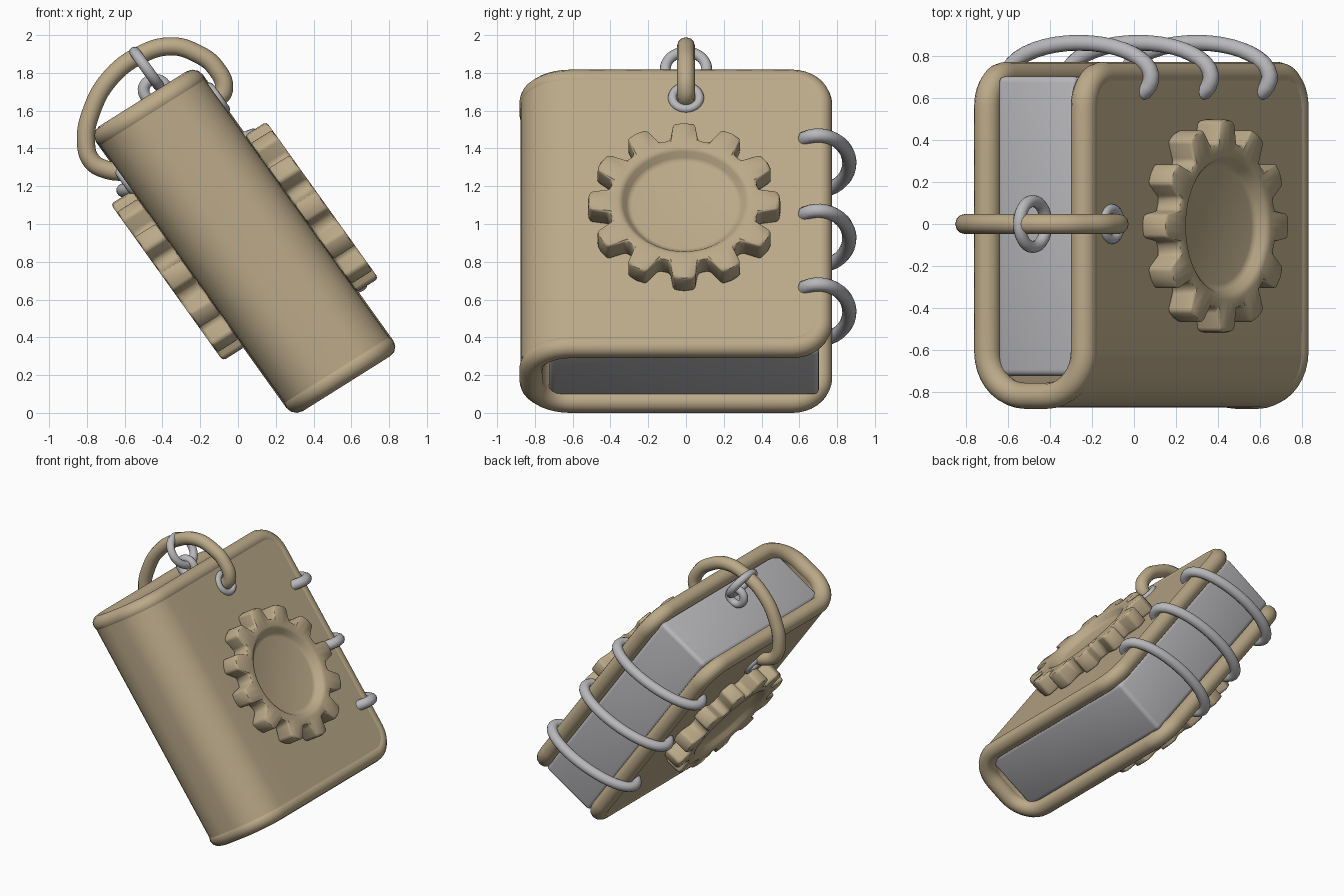
import bpy, bmesh, math
from mathutils import Matrix, Vector

if "Cube" in bpy.data.objects:
    bpy.data.objects.remove(bpy.data.objects["Cube"])

def mat(name, c):
    m = bpy.data.materials.new(name)
    m.diffuse_color = (*c, 1)
    m.use_nodes = True
    m.node_tree.nodes["Principled BSDF"].inputs["Base Color"].default_value = m.diffuse_color
    return m

TAN = mat("tan leather", (0.50, 0.40, 0.25))
GREY = mat("grey metal", (0.48, 0.48, 0.50))

# Book space (x thickness, y depth, z length) to tilted world space
SHEAR = Matrix(((1, 0, 0, 0), (0, 1, 0, 0), (-0.06, 0, 1, 0), (0, 0, 0, 1)))
TILT = Matrix.Translation((0.035, 0, 0.935)) @ Matrix.Rotation(math.radians(-35.6), 4, 'Y') @ SHEAR
parts = []

def finish(ob, m, tilt=True, angle=40):
    """Bake modifiers and tilt into a plain mesh."""
    dg = bpy.context.evaluated_depsgraph_get()
    me = bpy.data.meshes.new_from_object(ob.evaluated_get(dg))
    name = ob.name
    bpy.data.objects.remove(ob)
    if tilt:
        me.transform(TILT)
    me.materials.clear()
    me.materials.append(m)
    new = bpy.data.objects.new(name, me)
    bpy.context.collection.objects.link(new)
    bpy.ops.object.select_all(action='DESELECT')
    new.select_set(True)
    bpy.context.view_layer.objects.active = new
    bpy.ops.object.shade_smooth_by_angle(angle=math.radians(angle))
    parts.append(new)

def from_bm(name, bm):
    bmesh.ops.recalc_face_normals(bm, faces=bm.faces)
    me = bpy.data.meshes.new(name)
    bm.to_mesh(me)
    bm.free()
    ob = bpy.data.objects.new(name, me)
    bpy.context.collection.objects.link(ob)
    return ob

def bevel(ob, w, seg=3):
    b = ob.modifiers.new("bevel", 'BEVEL')
    b.width, b.segments = w, seg
    b.limit_method, b.angle_limit = 'ANGLE', math.radians(35)

def tube(name, pts, r, m, closed=False, smooth=False, tilt=True):
    cu = bpy.data.curves.new(name, 'CURVE')
    cu.dimensions = '3D'
    cu.bevel_depth, cu.bevel_resolution, cu.use_fill_caps = r, 4, True
    sp = cu.splines.new('BEZIER' if smooth else 'POLY')
    if smooth:
        sp.bezier_points.add(len(pts) - 1)
        for b, p in zip(sp.bezier_points, pts):
            b.co = p
            b.handle_left_type = b.handle_right_type = 'AUTO'
        sp.resolution_u = 8
    else:
        sp.points.add(len(pts) - 1)
        for b, p in zip(sp.points, pts):
            b.co = (*p, 1)
    sp.use_cyclic_u = closed
    ob = bpy.data.objects.new(name, cu)
    bpy.context.collection.objects.link(ob)
    finish(ob, m, tilt, 60)

def circle(c, a, b, r, n=28):
    """Points of a circle spanned by directions a and b."""
    a, b = Vector(a), Vector(b)
    return [Vector(c) + r * (a * math.cos(t) + b * math.sin(t))
            for t in (2 * math.pi * i / n for i in range(n))]

# Cover: U-shaped sheet, spine at -y, rounded free corners at +y
HX, Y0, Y1, H, R, CR = 0.272, -0.82, 0.712, 0.865, 0.21, 0.15
half = [(HX, Y1 - CR + CR * math.sin(math.radians(a))) for a in range(90, 0, -10)]
half += [(HX, Y1 - CR - i * (Y1 - CR - Y0 - R) / 6) for i in range(6)]
half += [(HX - R + R * math.cos(math.radians(a)), Y0 + R - R * math.sin(math.radians(a)))
         for a in range(0, 91, 10)]
prof = half + [(-x, y) for x, y in reversed(half)]

def top(y):
    d = max(0, y - (Y1 - CR))
    return H - CR + math.sqrt(max(0, CR * CR - d * d))

bm = bmesh.new()
cols = [[bm.verts.new((x, y, top(y) * k / 4)) for k in range(-4, 5)] for x, y in prof]
for a, b in zip(cols, cols[1:]):
    for k in range(8):
        bm.faces.new((a[k], b[k], b[k + 1], a[k + 1]))
cover = from_bm("cover", bm)
s = cover.modifiers.new("solid", 'SOLIDIFY')
s.thickness, s.offset = 0.11, 0
finish(cover, TAN)

# Rolled rim around the whole cover edge
rim = [(x, y, top(y)) for x, y in prof]
tube("cover_rim", rim + [(x, y, -z) for x, y, z in reversed(rim)], 0.062, TAN, closed=True)

# Page block
bm = bmesh.new()
bmesh.ops.create_cube(bm, size=1, matrix=Matrix.Translation((0, -0.01, 0)) @ Matrix.Diagonal((0.44, 1.43, 1.73, 1)))
pages = from_bm("pages", bm)
bevel(pages, 0.03)
finish(pages, GREY)

# Gear on each cover: toothed outer loop, shallow round recess
def gear(name, side, zc):
    prof_t = ((-15, 0.40), (-10.5, 0.405), (-6.5, 0.505), (0, 0.51), (6.5, 0.505), (10.5, 0.405))
    ring = [(math.radians(30 * i + a), r) for i in range(12) for a, r in prof_t]
    bm = bmesh.new()
    def loop(x, rad=None):
        return [bm.verts.new((side * x, (rad or r) * math.cos(a) - 0.01, zc + (rad or r) * math.sin(a)))
                for a, r in ring]
    loops = [loop(0.325), loop(0.462), loop(0.462, 0.335), loop(0.405, 0.295)]
    n = len(ring)
    for p, q in zip(loops, loops[1:]):
        for i in range(n):
            bm.faces.new((p[i], p[(i + 1) % n], q[(i + 1) % n], q[i]))
    bm.faces.new(loops[3])
    bm.faces.new(loops[0])
    ob = from_bm(name, bm)
    bevel(ob, 0.022, 2)
    finish(ob, TAN)

gear("gear_right", 1, -0.035)
gear("gear_left", -1, 0.035)

# Three binding rings over the open side, slightly slanted
for i, z in enumerate((0.45, -0.04, -0.52)):
    arc = [(0.365 * math.cos(t), 0.70 + 0.165 * math.sin(t), z + 0.06 * (1 - math.cos(t)))
           for t in (math.radians(-25 + 230 * k / 24) for k in range(25))]
    tube(f"binding_ring_{i + 1}", [(0.25, 0.62, z)] + arc + [(-0.25, 0.62, z + 0.12)], 0.038, GREY)

# Carrying loop from cover to cover (world space)
loop_xz = ((-0.13, 1.67), (-0.075, 1.735), (-0.12, 1.855), (-0.22, 1.93), (-0.35, 1.967),
           (-0.52, 1.92), (-0.68, 1.795), (-0.775, 1.625), (-0.805, 1.465),
           (-0.775, 1.36), (-0.70, 1.315), (-0.55, 1.30))
tube("carrying_loop", [(x, 0, z) for x, z in loop_xz], 0.048, TAN, smooth=True, tilt=False)

# Eyelets where the loop meets the covers
tube("eyelet_right", circle((0.325, 0, 0.72), (0, 1, 0), (0, 0, 1), 0.072), 0.024, GREY, closed=True)
tube("eyelet_left", circle((-0.325, 0, 0.60), (0, 1, 0), (0, 0, 1), 0.072), 0.024, GREY, closed=True)

# Hanging ring and its small anchor on top of the pages
tube("hanging_ring", circle((0.11, 0, 1.05), (0, 1, 0), (0, 0, 1), 0.11), 0.029, GREY, closed=True)
tube("ring_anchor", circle((0.08, 0, 0.93), (1, 0, 0), (0, 0, 1), 0.06), 0.03, GREY, closed=True)

# Rest the model on the ground
low = min(v.co.z for o in parts for v in o.data.vertices)
for o in parts:
    o.data.transform(Matrix.Translation((0, 0, -low)))
